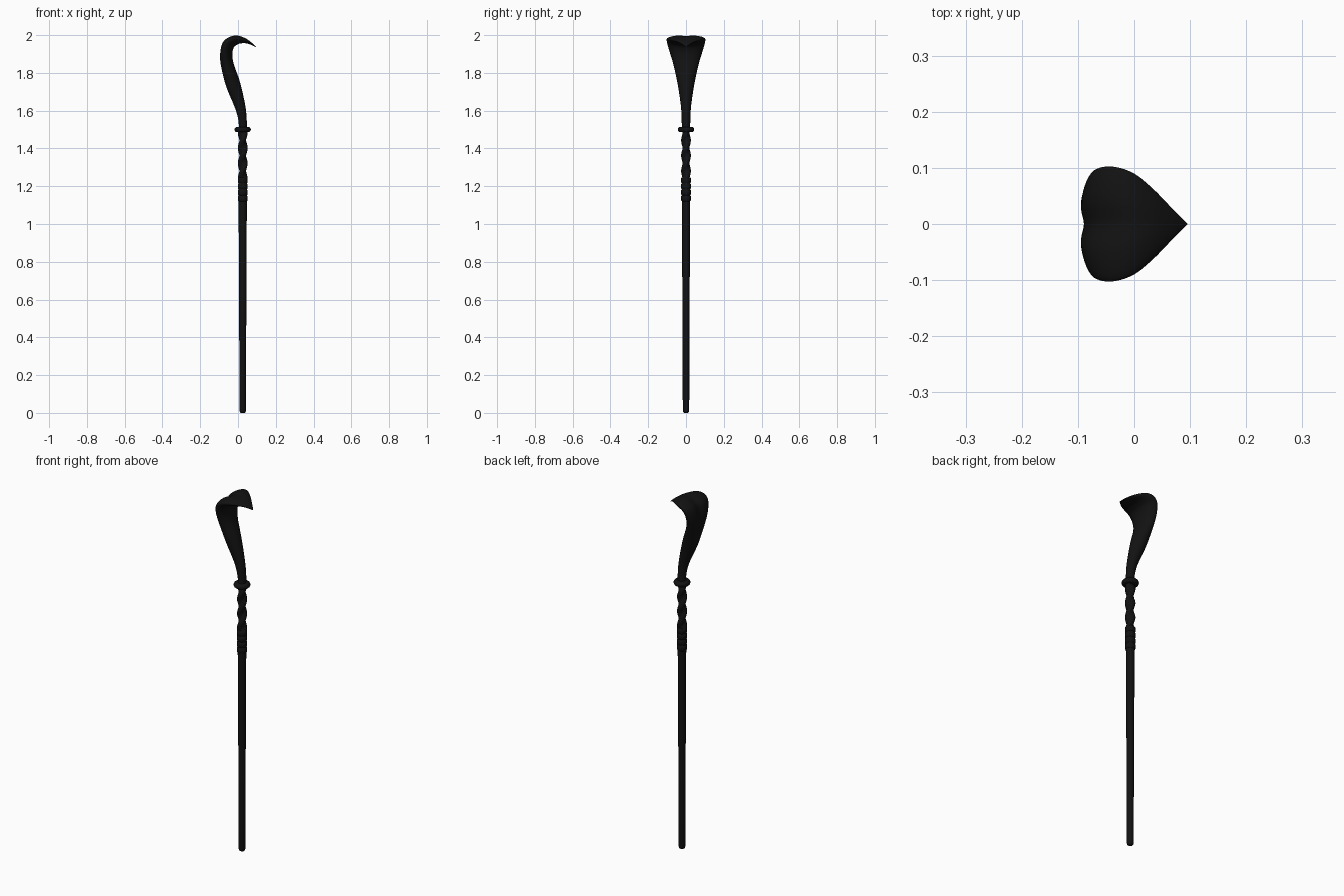
import bpy, bmesh, math
from mathutils import Vector

if "Cube" in bpy.data.objects:
    bpy.data.objects.remove(bpy.data.objects["Cube"])

AX = 0.025  # shaft axis
mat = bpy.data.materials.new("black")
mat.diffuse_color = (0.006, 0.006, 0.006, 1)
mat.use_nodes = True
mat.node_tree.nodes["Principled BSDF"].inputs["Base Color"].default_value = mat.diffuse_color


def loft(name, rings, angle=40):
    bm = bmesh.new()
    loops = [[bm.verts.new(p) for p in r] for r in rings]
    n = len(loops[0])
    for a, b in zip(loops, loops[1:]):
        for i in range(n):
            bm.faces.new((a[i], a[(i + 1) % n], b[(i + 1) % n], b[i]))
    bm.faces.new(loops[0][::-1])
    bm.faces.new(loops[-1])
    bmesh.ops.recalc_face_normals(bm, faces=bm.faces)
    me = bpy.data.meshes.new(name)
    bm.to_mesh(me)
    bm.free()
    ob = bpy.data.objects.new(name, me)
    bpy.context.collection.objects.link(ob)
    me.materials.append(mat)
    bpy.ops.object.select_all(action='DESELECT')
    ob.select_set(True)
    bpy.context.view_layer.objects.active = ob
    bpy.ops.object.shade_smooth_by_angle(angle=math.radians(angle))
    return ob


def turned(name, profile, n=32):
    return loft(name, [[(AX + r * math.cos(2 * math.pi * i / n), r * math.sin(2 * math.pi * i / n), z)
                        for i in range(n)] for r, z in profile])


# tapered shaft with rounded foot
turned("shaft", [(0.010, 0), (0.015, 0.004), (0.017, 0.012), (0.019, 0.55), (0.022, 1.15)])

# ribbed sleeve below the grip
ribs = []
for k in range(4):
    z = 1.12 + k * 0.032
    ribs += [(0.022, z), (0.0255, z + 0.004), (0.026, z + 0.016), (0.0255, z + 0.027), (0.022, z + 0.031)]
turned("sleeve", ribs)

# grip: twisted strands, drawn as a rotating lobed section
grip = []
for k in range(97):
    t = k / 96
    z = 1.24 + 0.26 * t
    turn = t * 2 * math.pi * 1.6
    grip.append([(AX + (0.0215 + 0.0042 * math.cos(2 * (a - turn))) * math.cos(a),
                  (0.0215 + 0.0042 * math.cos(2 * (a - turn))) * math.sin(a), z)
                 for a in [2 * math.pi * i / 32 for i in range(32)]])
loft("twisted_grip", grip)

# round collar
turned("collar", [(0.028, 1.486)] +
       [(0.030 + 0.013 * math.cos(a), 1.5 + 0.014 * math.sin(a))
        for a in [math.pi * (i / 10 - 0.5) for i in range(11)]] + [(0.022, 1.514)])

# hooked hood: outer x z, inner x z, half width, edge position, cleft depth
SEC = [Vector(s) for s in [
    (0.004, 1.50, 0.046, 1.50, 0.022, 0.50, 0.00),
    (0.002, 1.55, 0.046, 1.555, 0.023, 0.50, 0.00),
    (-0.018, 1.62, 0.038, 1.63, 0.027, 0.50, 0.00),
    (-0.066, 1.73, 0.011, 1.75, 0.044, 0.52, 0.04),
    (-0.094, 1.84, -0.022, 1.845, 0.066, 0.58, 0.10),
    (-0.097, 1.91, -0.030, 1.90, 0.085, 0.66, 0.15),
    (-0.083, 1.963, -0.022, 1.935, 0.099, 0.70, 0.18),
    (-0.050, 1.991, -0.004, 1.950, 0.102, 0.70, 0.18),
    (-0.010, 2.000, 0.014, 1.956, 0.090, 0.62, 0.12),
    (0.032, 1.988, 0.038, 1.957, 0.062, 0.50, 0.05),
    (0.068, 1.964, 0.066, 1.950, 0.029, 0.50, 0.00),
    (0.095, 1.938, 0.094, 1.937, 0.001, 0.50, 0.00)]]


def spline(pts, steps):
    out = []
    for i in range(len(pts) - 1):
        p0, p1, p2 = pts[max(i - 1, 0)], pts[i], pts[i + 1]
        p3 = pts[min(i + 2, len(pts) - 1)]
        for k in range(steps):
            t = k / steps
            out.append(0.5 * (2 * p1 + (p2 - p0) * t + (2 * p0 - 5 * p1 + 4 * p2 - p3) * t * t
                              + (3 * p1 - p0 - 3 * p2 + p3) * t ** 3))
    return out + [pts[-1]]


rings = []
for ox, oz, ix, iz, w, e, cleft in spline(SEC, 5):
    ring = []
    for i in range(48):
        a = 2 * math.pi * i / 48
        c, s = math.cos(a), math.sin(a)
        if s >= 0:
            f = e + (1 - e) * s - cleft * math.exp(-(c / 0.28) ** 2)
        else:
            f = e + e * s
        ring.append((ix + (ox - ix) * f, w * c, iz + (oz - iz) * f))
    rings.append(ring)
loft("hooked_hood", rings, 50)
